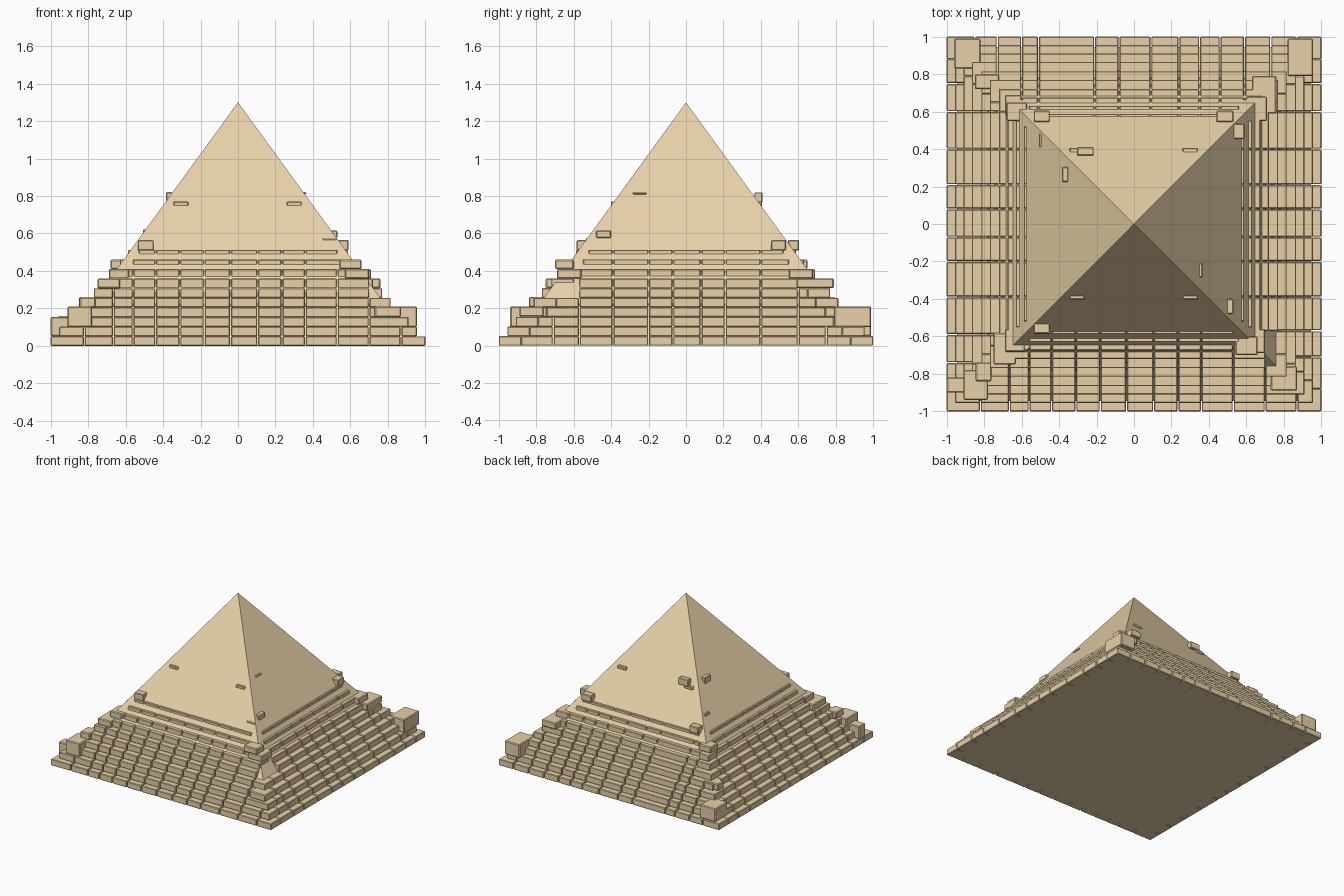
import bpy, bmesh
from mathutils import Matrix, Vector

if "Cube" in bpy.data.objects:
    bpy.data.objects.remove(bpy.data.objects["Cube"])

APEX, BASE = 1.30, 0.945
H = 0.0512      # course height
GAP = 0.003     # half of the joint between blocks

mat = bpy.data.materials.new("sandstone")
mat.diffuse_color = (0.80, 0.64, 0.39, 1)
mat.use_nodes = True
mat.node_tree.nodes["Principled BSDF"].inputs["Base Color"].default_value = mat.diffuse_color


def finish(name, bm, bevel=0):
    me = bpy.data.meshes.new(name)
    bm.to_mesh(me)
    bm.free()
    ob = bpy.data.objects.new(name, me)
    bpy.context.collection.objects.link(ob)
    me.materials.append(mat)
    if bevel:
        m = ob.modifiers.new("bevel", 'BEVEL')
        m.width = bevel
        m.segments = 1
    return ob


def box(bm, x0, x1, y0, y1, z0, z1):
    mid = Vector(((x0 + x1) / 2, (y0 + y1) / 2, (z0 + z1) / 2))
    size = Matrix.Diagonal((x1 - x0, y1 - y0, z1 - z0, 1))
    bmesh.ops.create_cube(bm, size=1, matrix=Matrix.Translation(mid) @ size)


# Smooth pyramid core
bm = bmesh.new()
r = BASE * 2 ** 0.5
bmesh.ops.create_cone(bm, cap_ends=True, segments=4, radius1=r, radius2=0, depth=APEX,
                      matrix=Matrix.Translation((0, 0, APEX / 2)) @ Matrix.Rotation(0.7853982, 4, 'Z'))
bmesh.ops.remove_doubles(bm, verts=bm.verts, dist=1e-5)
finish("pyramid_core", bm)

# Stepped courses of blocks: half width and how far each row runs
halves = [1.0, 0.955, 0.91, 0.865, 0.815, 0.77, 0.72, 0.675, 0.63, 0.588]
reach = {7: 0.68, 8: 0.56, 9: 0.53}
joints = {
    "front": [-.82, -.665, -.56, -.44, -.31, -.18, -.04, .105, .235, .36, .53, .70, .87],
    "back": [-.85, -.73, -.60, -.51, -.21, -.08, .09, .24, .35, .46, .59, .73, .87],
    "left": [-.74, -.59, -.39, -.20, -.07, .08, .21, .40, .60, .75],
    "right": [-.71, -.57, -.39, -.20, -.07, .08, .21, .40, .60, .75],
}
DEPTH = 0.12

for side, cuts in joints.items():
    bm = bmesh.new()
    for i, h in enumerate(halves):
        z0, z1 = i * H, (i + 1) * H
        end = min(h, reach.get(i, h))
        if side in ("left", "right"):
            end = min(end, h - DEPTH) if i < 7 else end - 0.01
        lo, hi = -end, end
        # worn corner at the front right
        if i in (5, 6):
            if side == "front":
                hi = 0.70
            if side == "right":
                lo = -0.57
        pts = [lo] + [c for c in cuts if lo + 0.04 < c < hi - 0.04] + [hi]
        for a, b in zip(pts, pts[1:]):
            a, b = a + GAP * (a != lo), b - GAP * (b != hi)
            if side == "front":
                box(bm, a, b, -h, -h + DEPTH, z0, z1)
            elif side == "back":
                box(bm, a, b, h - DEPTH, h, z0, z1)
            elif side == "left":
                box(bm, -h, -h + DEPTH, a, b, z0, z1)
            else:
                box(bm, h - DEPTH, h, a, b, z0, z1)
    finish(side + "_courses", bm, 0.004)


# Heavier stones stacked along the four corners
corner_stones = {
    "front_left": [(-1, -.905, -.90, -.82, .051, .155), (-.91, -.78, -.94, -.78, .10, .21),
                   (-.845, -.76, -.84, -.74, .205, .26), (-.75, -.63, -.75, -.58, .307, .36),
                   (-.69, -.58, -.68, -.56, .358, .41)],
    "back_left": [(-.96, -.82, .83, .99, .051, .16), (-.85, -.72, .72, .80, .205, .26),
                  (-.69, -.60, .58, .69, .358, .41), (-.68, -.57, .55, .65, .41, .46)],
    "back_right": [(.82, .955, .79, .99, .10, .21), (.63, .76, .59, .79, .307, .36),
                   (.60, .71, .55, .68, .358, .41)],
    "front_right": [(.73, .87, -.89, -.76, .154, .21), (.57, .70, -.69, -.56, .358, .41),
                    (.54, .66, -.70, -.60, .41, .46)],
}
for name, stones in corner_stones.items():
    bm = bmesh.new()
    for s in stones:
        box(bm, *s)
    finish(name + "_corner_stones", bm, 0.006)

# Loose stones poking out of the smooth faces
bm = bmesh.new()
for s in [(-.535, -.45, -.585, -.52, .51, .565), (.45, .53, -.535, -.47, .55, .575),
          (-.56, -.50, -.52, -.44, .485, .53), (.46, .53, -.48, -.40, .575, .615),
          (.31, .365, -.285, -.21, .808, .82), (.53, .59, .455, .535, .51, .565),
          (.44, .53, .545, .605, .51, .565), (-.535, -.45, .545, .605, .51, .565),
          (-.305, -.215, .365, .41, .765, .82), (-.385, -.35, .225, .305, .765, .82),
          (-.508, -.45, .41, .48, .585, .62)]:
    box(bm, *s)
for x in (-.305, .30):
    for y in (-.38, .385):
        box(bm, x - .04, x + .04, y - .022, y + .022, .745, .77)
finish("loose_stones", bm, 0.005)
